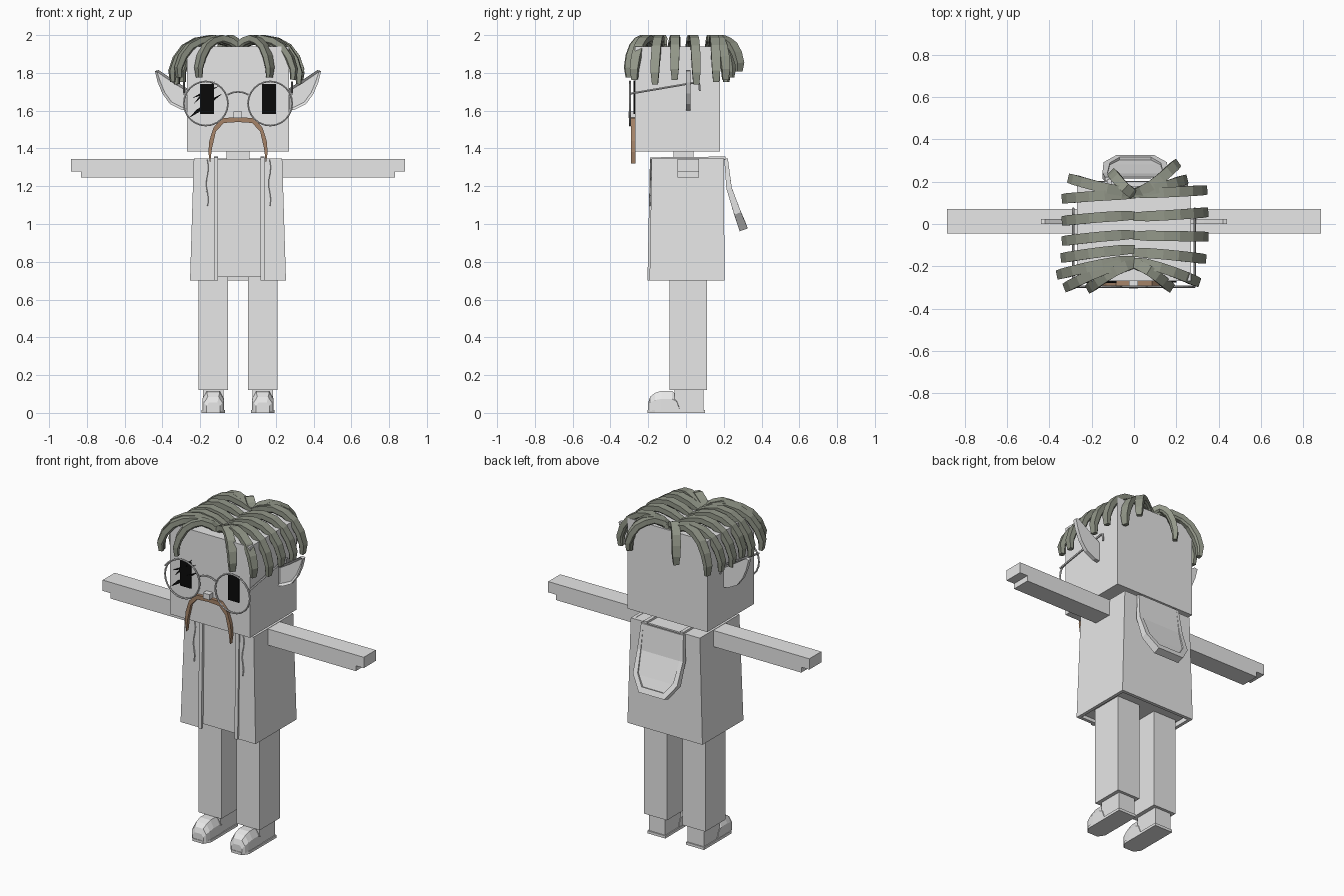
import bpy, bmesh, math
from mathutils import Vector

cube = bpy.data.objects.get("Cube")
if cube:
    bpy.data.objects.remove(cube, do_unlink=True)


def material(name, rgb):
    m = bpy.data.materials.new(name)
    m.use_nodes = True
    m.diffuse_color = (*rgb, 1)
    m.node_tree.nodes["Principled BSDF"].inputs["Base Color"].default_value = (*rgb, 1)
    return m


GREY = material("pale grey", (0.8, 0.8, 0.8))
HAIR = material("mossy grey", (0.29, 0.31, 0.25))
BROWN = material("brown", (0.38, 0.23, 0.14))
BLACK = material("black", (0.003, 0.003, 0.003))
SHIFT = 0.006  # the coat opening sits slightly off centre


def finish(name, bm, mat):
    bmesh.ops.recalc_face_normals(bm, faces=bm.faces)
    mesh = bpy.data.meshes.new(name)
    bm.to_mesh(mesh)
    bm.free()
    mesh.materials.append(mat)
    obj = bpy.data.objects.new(name, mesh)
    bpy.context.scene.collection.objects.link(obj)
    return obj


def loft(name, sections, mat=GREY, closed=False):
    """Skin a list of equal-sized point rings, capped unless closed."""
    bm = bmesh.new()
    rings = [[bm.verts.new(p) for p in s] for s in sections]
    pairs = list(zip(rings, rings[1:])) + ([(rings[-1], rings[0])] if closed else [])
    for a, b in pairs:
        for i in range(len(a)):
            j = (i + 1) % len(a)
            bm.faces.new((a[i], a[j], b[j], b[i]))
    if not closed:
        bm.faces.new(rings[0][::-1])
        bm.faces.new(rings[-1])
    return finish(name, bm, mat)


def box(name, x, y, z, mat=GREY):
    return loft(name, [[(x[0], y[0], h), (x[1], y[0], h), (x[1], y[1], h), (x[0], y[1], h)] for h in z], mat)


def prism(name, outline, y0, y1, mat=GREY, s=1):
    """Extrude an x-z outline along y."""
    return loft(name, [[(s * x, y, z) for x, z in outline] for y in (y0, y1)], mat)


def sweep(name, path, section, side, mat=GREY, closed=False, taper=None):
    """Carry a small cross-section along a path."""
    path = [Vector(p) for p in path]
    n, rings = len(path), []
    for i, p in enumerate(path):
        a = path[(i - 1) % n] if closed or i else p
        b = path[(i + 1) % n] if closed or i < n - 1 else p
        tangent = (b - a).normalized()
        across = Vector(side)
        across = (across - tangent * across.dot(tangent)).normalized()
        up = across.cross(tangent)
        k = taper[i] if taper else 1
        rings.append([p + (across * u + up * v) * k for u, v in section])
    return loft(name, rings, mat, closed)


def circle(r, n):
    return [(r * math.cos(math.tau * i / n), r * math.sin(math.tau * i / n)) for i in range(n)]


def rect(w, h):
    return [(-w, -h), (w, -h), (w, h), (-w, h)]


# Head and neck
box("head", (-0.27, 0.27), (-0.27, 0.18), (1.385, 1.94))
box("neck", (-0.06, 0.06), (-0.065, 0.04), (1.33, 1.39))
box("nose", (-0.024, 0.02), (-0.305, -0.265), (1.562, 1.595))

# Shirt inside an open-fronted, flaring coat
box("shirt", (-0.225, 0.225), (-0.176, 0.195), (0.72, 1.344))
prism("neckline", [(-0.07, 1.343), (0.07, 1.343), (0.065, 1.3), (0.03, 1.27), (-0.03, 1.27), (-0.065, 1.3)],
      -0.182, -0.174)


def coat_ring(w, front, back, z, t=0.02):
    e = 0.12
    pts = [(-e, front), (-w, front), (-w, back), (w, back), (w, front), (e, front),
           (e, front + t), (w - t, front + t), (w - t, back - t), (t - w, back - t), (t - w, front + t), (-e, front + t)]
    return [(x, y, z) for x, y in pts]


loft("coat", [coat_ring(0.254, -0.193, 0.204, 0.70), coat_ring(0.234, -0.182, 0.2, 1.346)])

for s, tag in ((-1, "right"), (1, "left")):
    # Coat edging that runs over the shoulder, and a hanging cord
    x = s * 0.123 + SHIFT
    sweep(tag + "_coat_edge", [(x, -0.195, 0.70), (x, -0.183, 1.348), (x, 0.21, 1.348)], rect(0.011, 0.009), (1, 0, 0))
    cord = [(s * 0.165 + 0.006 * math.sin(i * 1.3), -0.185 - 0.001 * i, 1.34 - 0.035 * i) for i in range(8)]
    sweep(tag + "_cord", cord, circle(0.004, 5), (1, 0, 0))

    # Arms with a stepped hand
    prism(tag + "_arm", [(0.22, 1.245), (0.83, 1.245), (0.83, 1.278), (0.884, 1.278), (0.884, 1.344), (0.22, 1.344)],
          -0.046, 0.07, s=s)

    # Legs and shoes
    cx = s * 0.13
    box(tag + "_leg", (cx - 0.078, cx + 0.078), (-0.087, 0.11), (0.12, 0.74))
    cx = s * 0.131
    box(tag + "_ankle", (cx - 0.055, cx + 0.055), (-0.06, 0.093), (0.012, 0.121))
    sole = [(-0.061, 0.1), (0.061, 0.1), (0.061, -0.165), (0.035, -0.203), (-0.035, -0.203), (-0.061, -0.165)]
    loft(tag + "_sole", [[(cx + a, b, z) for a, b in sole] for z in (0, 0.016)])
    toe = []
    for y, w, h in ((-0.2, 0.036, 0.055), (-0.19, 0.048, 0.085), (-0.165, 0.056, 0.105), (-0.13, 0.058, 0.117),
                    (-0.075, 0.058, 0.117), (-0.05, 0.058, 0.095), (-0.035, 0.058, 0.03)):
        toe.append([(cx + a * w, y, 0.01 + b * (h - 0.01))
                    for a, b in ((-1, 0), (-1, 0.6), (-0.6, 1), (0.6, 1), (1, 0.6), (1, 0))])
    loft(tag + "_toe", toe)

    # Pointed ears with a sunken front
    ear = prism(tag + "_ear", [(0.265, 1.60), (0.3, 1.605), (0.36, 1.635), (0.4, 1.69), (0.425, 1.75),
                               (0.44, 1.81), (0.42, 1.815), (0.33, 1.755), (0.265, 1.715)], 0.0, 0.024, s=s)
    bm = bmesh.new()
    bm.from_mesh(ear.data)
    bm.faces.ensure_lookup_table()
    front = min(bm.faces, key=lambda f: f.calc_center_median().y)
    bmesh.ops.inset_region(bm, faces=[front], thickness=0.014, depth=0)
    bmesh.ops.translate(bm, verts=front.verts, vec=(0, 0.012, 0))
    bm.to_mesh(ear.data)
    bm.free()

    # Eyes and round spectacles
    box(tag + "_eye", (s * 0.163 - 0.037, s * 0.163 + 0.037), (-0.277, -0.269), (1.582, 1.74), BLACK)
    ring = [(s * 0.17 + a, -0.296, 1.638 + b) for a, b in circle(0.117, 24)]
    sweep(tag + "_lens_rim", ring, circle(0.005, 6), (0, 1, 0), closed=True)
    hook = [(-0.296, 1.69), (0.055, 1.75), (0.07, 1.745), (0.073, 1.705)]
    sweep(tag + "_temple", [(s * 0.286, y, z) for y, z in hook], circle(0.006, 6), (1, 0, 0))

sweep("spectacle_bridge", [(x, -0.296, 1.7 - 5 * x * x) for x in (-0.055, -0.03, 0, 0.03, 0.055)],
      circle(0.005, 6), (0, 1, 0))

# Slashes across the right eye
for i, (x0, z0, x1, z1) in enumerate(((-0.262, 1.56, -0.16, 1.64), (-0.235, 1.635, -0.12, 1.76),
                                      (-0.21, 1.61, -0.083, 1.69), (-0.245, 1.665, -0.1, 1.73))):
    xm, zm = (x0 + x1) / 2, (z0 + z1) / 2
    prism(f"eye_slash_{i}", [(x0, z0), (xm + 0.006, zm - 0.007), (x1, z1), (xm - 0.006, zm + 0.007)],
          -0.279, -0.27, BLACK)

# Drooping moustache
half = [(0.085, 1.56), (0.13, 1.51), (0.152, 1.44), (0.157, 1.38), (0.148, 1.32),
        (0.138, 1.40), (0.117, 1.49), (0.075, 1.535)]
prism("moustache", [(0, 1.566)] + half + [(0, 1.54)] + [(-x, z) for x, z in reversed(half)], -0.29, -0.267, BROWN)

# Hood hanging down the back: a bent panel with a thick rim
rows = [(0.135, 0.212, 1.345), (0.143, 0.228, 1.19), (0.135, 0.272, 1.06), (0.08, 0.3, 0.985)]
rim = [(SHIFT - w, y, z) for w, y, z in rows] + [(SHIFT + w, y, z) for w, y, z in reversed(rows)]
sweep("hood_rim", rim, rect(0.016, 0.013), (0, 1, 0.35), taper=[0.6, 0.9, 1.2, 1.4, 1.4, 1.2, 0.9, 0.6])
loft("hood_panel", [[(SHIFT - w, y, z), (SHIFT + w, y, z), (SHIFT + w, y + 0.01, z), (SHIFT - w, y + 0.01, z)]
                    for w, y, z in rows])

# Hair: arched locks falling from a centre parting (start y, end x, end y, length)
arch = [(0, 1.937), (0.2, 1.965), (0.42, 1.98), (0.62, 1.967), (0.79, 1.93), (0.91, 1.87), (0.98, 1.80), (0.97, 1.74)]
locks = [(0.145, 0.335, 0.16, 0.95), (0.035, 0.34, 0.055, 1), (-0.055, 0.34, -0.06, 0.9), (-0.135, 0.33, -0.165, 1),
         (-0.18, 0.3, -0.275, 0.9), (-0.19, 0.17, -0.3, 0.85), (0.145, 0.2, 0.285, 0.72), (0.15, 0.24, 0.21, 0.9),
         (0.14, -0.33, 0.12, 0.95), (0.04, -0.33, 0.015, 1), (-0.05, -0.33, -0.08, 0.92), (-0.12, -0.335, -0.16, 1),
         (-0.17, -0.355, -0.24, 0.95), (-0.18, -0.32, -0.3, 0.85), (-0.19, -0.21, -0.305, 0.85),
         (0.15, -0.3, 0.215, 0.95), (0.145, -0.1, 0.24, 0.85)]
lock_section = [(-0.024, -0.02), (0.024, -0.02), (0.024, 0.01), (0.014, 0.02), (-0.014, 0.02), (-0.024, 0.01)]
for i, (sy, ex, ey, length) in enumerate(locks):
    path = [(ex * t, sy + (ey - sy) * t ** 1.5, 1.98 - (1.98 - z) * (length if t > 0.7 else 1)) for t, z in arch]
    sweep(f"hair_lock_{i}", path, lock_section, (sy - ey, ex, 0), HAIR,
          taper=[0.8, 1, 1, 1, 1, 1, 0.9, 0.65])
